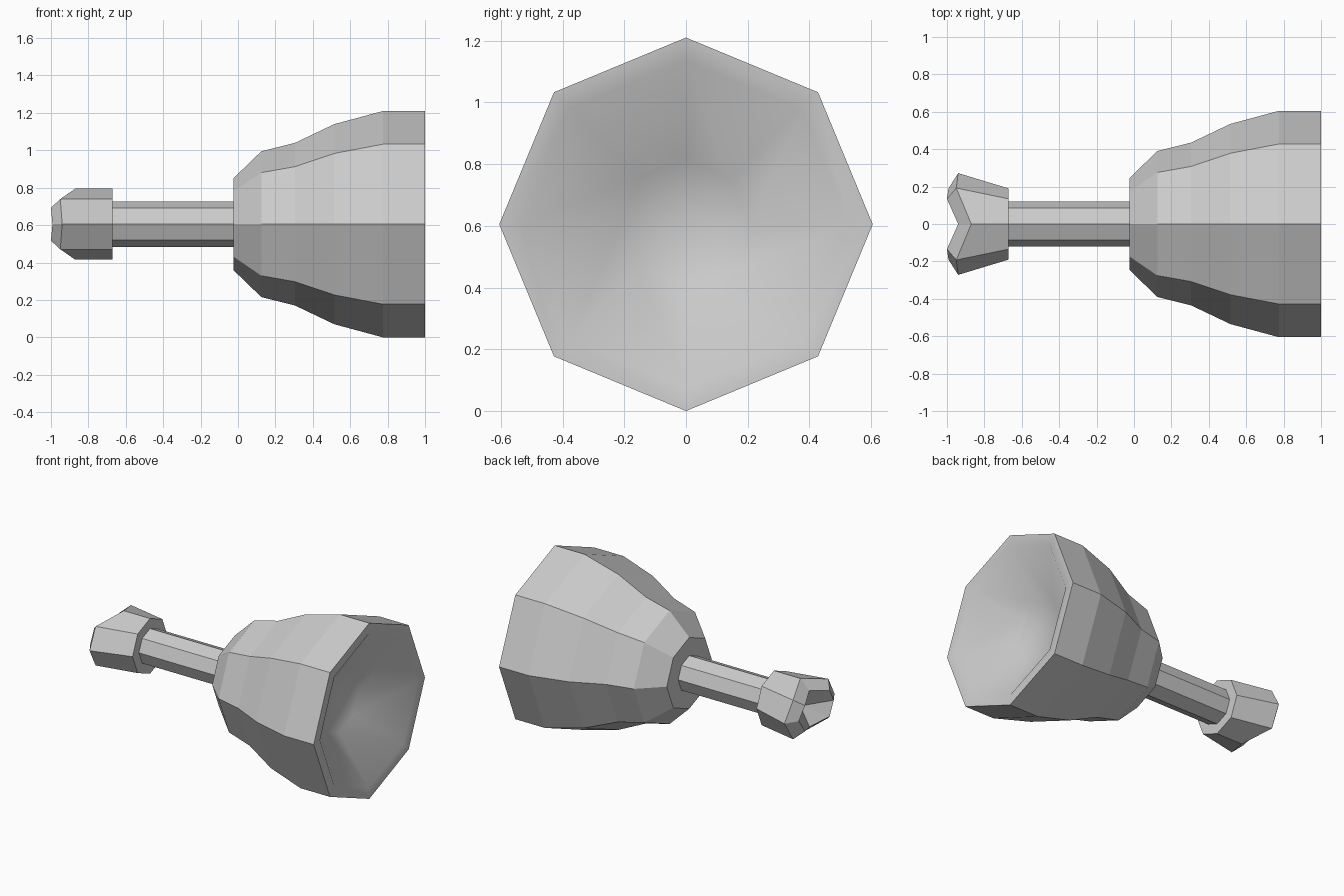
import bpy, bmesh, math

if "Cube" in bpy.data.objects:
    bpy.data.objects.remove(bpy.data.objects["Cube"])

N = 8          # every part is an octagon around the long axis
AXIS_Z = 0.605


def ring(bm, xs, ry, rz):
    """Octagon of vertices around the x axis; xs is one x or an x per corner."""
    verts = []
    for k in range(N):
        a = 2 * math.pi * k / N
        x = xs[k] if isinstance(xs, list) else xs
        verts.append(bm.verts.new((x, ry * math.sin(a), AXIS_Z + rz * math.cos(a))))
    return verts


def bridge(bm, a, b, smooth=False):
    for k in range(N):
        j = (k + 1) % N
        f = bm.faces.new((a[k], a[j], b[j], b[k]))
        f.smooth = smooth


def fan(bm, loop, x, smooth=False):
    """Close a ring with triangles to a point on the axis."""
    tip = bm.verts.new((x, 0, AXIS_Z))
    for k in range(N):
        bm.faces.new((loop[k], loop[(k + 1) % N], tip)).smooth = smooth


def finish(bm, name):
    bmesh.ops.recalc_face_normals(bm, faces=bm.faces)
    mesh = bpy.data.meshes.new(name)
    bm.to_mesh(mesh)
    bm.free()
    obj = bpy.data.objects.new(name, mesh)
    bpy.context.collection.objects.link(obj)
    return obj


# flared cup: faceted outside, smooth shallow bowl inside
bm = bmesh.new()
outer = [(-0.025, 0.245), (0.125, 0.39), (0.305, 0.435),
         (0.515, 0.535), (0.775, 0.605), (1.0, 0.605)]
rings = [ring(bm, x, r, r) for x, r in outer]
bm.faces.new(rings[0])
for a, b in zip(rings, rings[1:]):
    bridge(bm, a, b)
for e in bm.edges:
    if all(v in rings[-1] for v in e.verts):
        e.smooth = False
bowl = [rings[-1]] + [ring(bm, x, r, r) for x, r in [(0.995, 0.53), (0.77, 0.21)]]
for a, b in zip(bowl, bowl[1:]):
    bridge(bm, a, b, smooth=True)
fan(bm, bowl[-1], 0.765, smooth=True)
finish(bm, "flared_cup")

# handle shaft
bm = bmesh.new()
a, b = ring(bm, -0.67, 0.121, 0.121), ring(bm, -0.025, 0.121, 0.121)
bridge(bm, a, b)
finish(bm, "handle_shaft")

# end knob: widens sideways, with a V groove and a hollow in its end
bm = bmesh.new()
base = ring(bm, -0.67, 0.19, 0.19)
edge = ring(bm, [-0.87, -0.95, -0.94, -0.95] * 2, 0.272, 0.19)
groove = ring(bm, [-0.94, -1.0, -0.992, -1.0] * 2, 0.19, 0.125)
bridge(bm, base, edge)
bridge(bm, edge, groove)
bm.faces.new(base)
fan(bm, groove, -0.87)
# the side-to-side edges lie on flat crests, so keep them all sharp
finish(bm, "end_knob")
